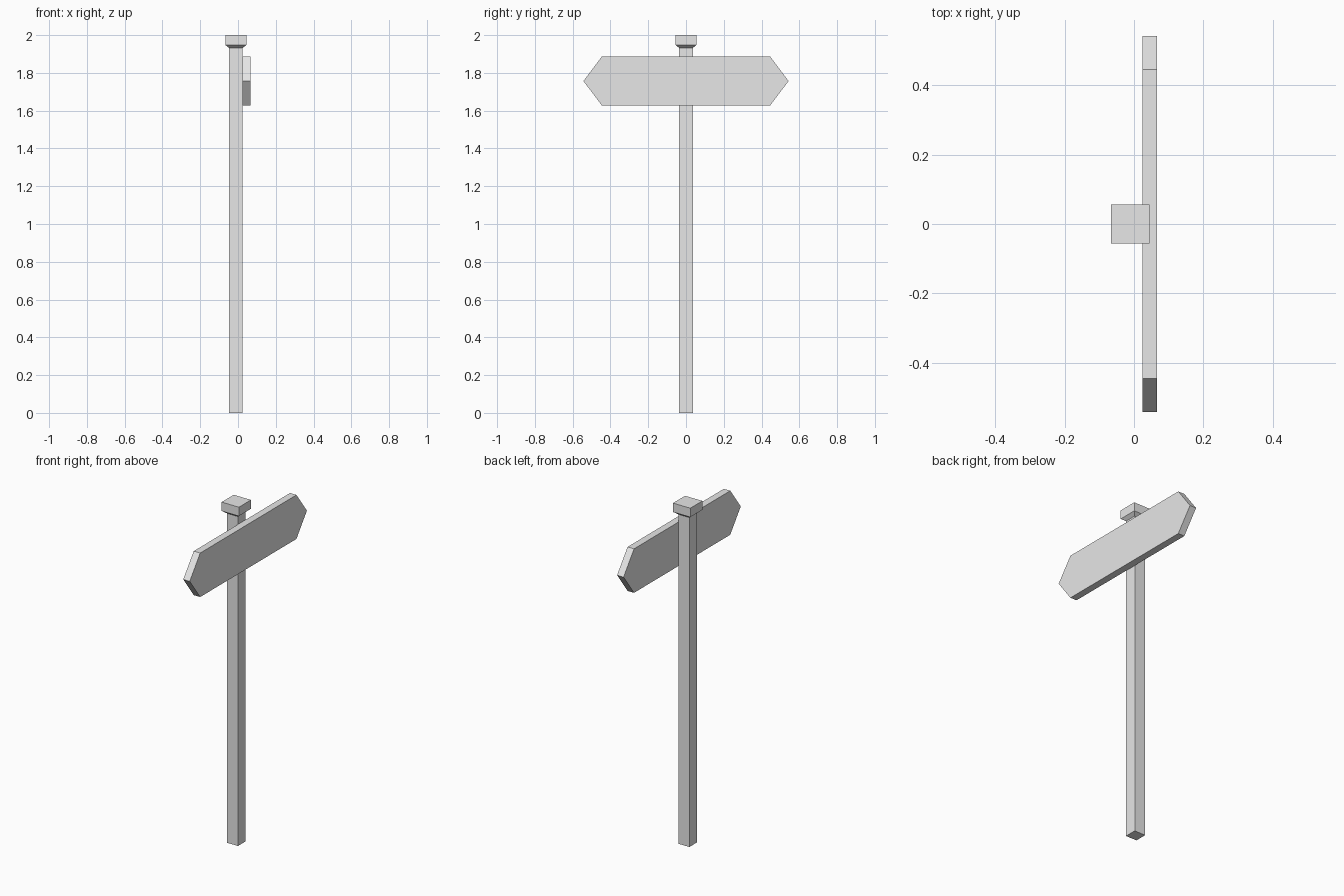
import bpy
import bmesh
from mathutils import Vector

cube = bpy.data.objects.get("Cube")
if cube:
    bpy.data.objects.remove(cube, do_unlink=True)

grey = bpy.data.materials.new("light_grey")
grey.use_nodes = True
grey.diffuse_color = (0.8, 0.8, 0.8, 1)
grey.node_tree.nodes["Principled BSDF"].inputs["Base Color"].default_value = (0.8, 0.8, 0.8, 1)

POST_X, POST_HALF, CAP_HALF = -0.011, 0.036, 0.056
CAP_BASE, CAP_EDGE, TOP = 1.932, 1.948, 2.0


def finish(name, bm):
    bmesh.ops.recalc_face_normals(bm, faces=bm.faces)
    mesh = bpy.data.meshes.new(name)
    bm.to_mesh(mesh)
    bm.free()
    mesh.materials.append(grey)
    obj = bpy.data.objects.new(name, mesh)
    bpy.context.collection.objects.link(obj)
    return obj


def square_stack(name, levels):
    """Loft square sections given as (half width, height)."""
    bm = bmesh.new()
    rings = [[bm.verts.new((POST_X + sx * h, sy * h, z))
              for sx, sy in ((-1, -1), (1, -1), (1, 1), (-1, 1))]
             for h, z in levels]
    for low, high in zip(rings, rings[1:]):
        for i in range(4):
            j = (i + 1) % 4
            bm.faces.new((low[i], low[j], high[j], high[i]))
    bm.faces.new(rings[0])
    bm.faces.new(rings[-1])
    return finish(name, bm)


# Square post and its cap with a chamfered underside
square_stack("post", [(POST_HALF, 0), (POST_HALF, CAP_BASE)])
square_stack("post_cap", [(POST_HALF, CAP_BASE), (CAP_HALF, CAP_EDGE), (CAP_HALF, TOP)])

# Sign board pointed at both ends, fixed to the post's left side
mid, half_height, shoulder, tip = 1.757, 0.129, 0.446, 0.543
inner, outer = POST_X + POST_HALF, 0.067
bm = bmesh.new()
outline = [(-tip, 0), (-shoulder, -half_height), (shoulder, -half_height),
           (tip, 0), (shoulder, half_height), (-shoulder, half_height)]
board = bm.faces.new([bm.verts.new((inner, y, mid + z)) for y, z in outline])
extruded = bmesh.ops.extrude_face_region(bm, geom=[board], use_keep_orig=True)
bmesh.ops.translate(bm, vec=Vector((outer - inner, 0, 0)),
                    verts=[v for v in extruded["geom"] if isinstance(v, bmesh.types.BMVert)])
finish("sign_board", bm)
